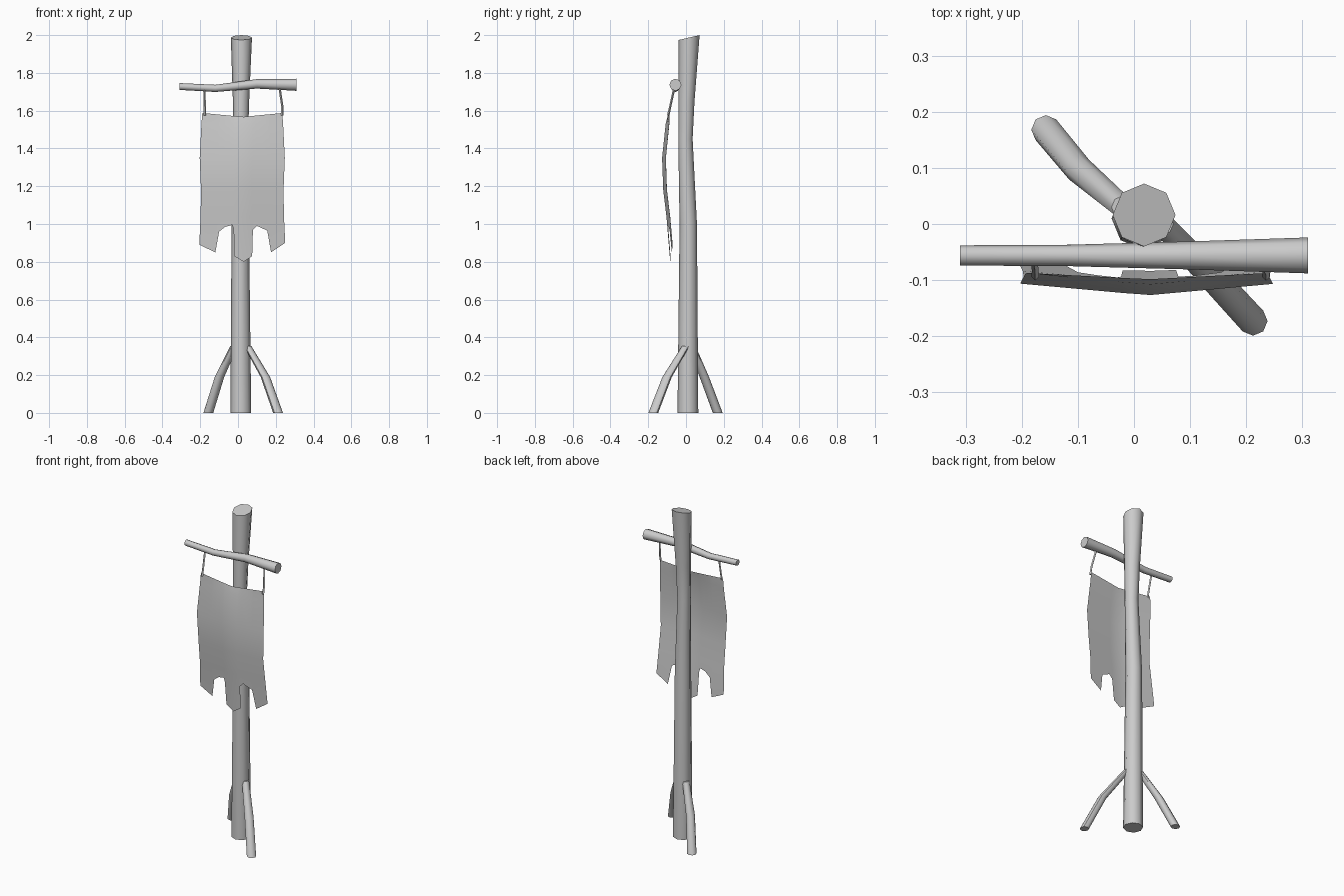
import bpy, bmesh, math

cube = bpy.data.objects.get("Cube")
if cube:
    bpy.data.objects.remove(cube, do_unlink=True)

grey = bpy.data.materials.new("plain grey")
grey.use_nodes = True
colour = (0.6, 0.6, 0.6, 1)
grey.diffuse_color = colour
grey.node_tree.nodes["Principled BSDF"].inputs["Base Color"].default_value = colour


def finish(name, bm, recalc=True):
    if recalc:
        bmesh.ops.recalc_face_normals(bm, faces=bm.faces)
    mesh = bpy.data.meshes.new(name)
    bm.to_mesh(mesh)
    bm.free()
    mesh.materials.append(grey)
    obj = bpy.data.objects.new(name, mesh)
    bpy.context.collection.objects.link(obj)
    bpy.ops.object.select_all(action="DESELECT")
    bpy.context.view_layer.objects.active = obj
    obj.select_set(True)
    bpy.ops.object.shade_smooth_by_angle(angle=math.radians(50))
    return obj


def pole_shape(name, stations, axis="Z", sides=8, slant=0):
    """Tapered branch: stations are (x, y, z, radius); slant tilts the last ring."""
    bm = bmesh.new()
    rings = []
    for i, (x, y, z, r) in enumerate(stations):
        ring = []
        for k in range(sides):
            a = math.tau * k / sides
            c, s = r * math.cos(a), r * math.sin(a)
            tilt = slant * s / r if i == len(stations) - 1 else 0
            p = (x + c, y + s, z + tilt) if axis == "Z" else (x, y + c, z + s)
            ring.append(bm.verts.new(p))
        rings.append(ring)
    for low, high in zip(rings, rings[1:]):
        for k in range(sides):
            n = (k + 1) % sides
            bm.faces.new((low[k], low[n], high[n], high[k]))
    bm.faces.new(rings[0])
    bm.faces.new(rings[-1])
    return finish(name, bm)


# Upright post with a slanted cut at the top
pole_shape("post", [(.015, .01, 0, .055), (.012, .012, 1, .046),
                    (.015, -.003, 1.45, .038), (.016, .002, 1.65, .043),
                    (.018, .016, 1.987, .056)], slant=.013)

# Two bent props
pole_shape("back_prop", [(-.157, .168, 0, .026), (-.098, .097, .19, .025),
                         (-.02, .03, .355, .02)])
pole_shape("front_prop", [(.212, -.173, 0, .026), (.145, -.1, .19, .025),
                          (.05, 0, .355, .02)])

# Crooked crossbar, thicker on the left
pole_shape("crossbar", [(-.31, -.056, 1.728, .018), (-.12, -.056, 1.718, .019),
                        (.1, -.056, 1.742, .025), (.31, -.056, 1.737, .032)], axis="X")

# Cords between crossbar and banner
for side, x_top, x_low in (("right", -.178, -.176), ("left", .22, .235)):
    pole_shape(side + "_cord", [(x_low, -.094, 1.575, .007), (x_low, -.084, 1.62, .006),
                                (x_top, -.062, 1.72, .006)], sides=4)

# Banner: centre-line profile, hem outline, soft fold down the middle
PROFILE = [(1.6, -.09), (1.53, -.108), (1.35, -.127), (1.18, -.121), (1.04, -.104), (.8, -.084)]
HEM = [(-.205, .89), (-.12, .85), (-.1, .96), (-.068, .985), (-.03, .995), (-.023, .97),
       (-.02, .83), (.03, .8), (.075, .83), (.079, .97), (.1, .99), (.155, .965),
       (.175, .85), (.25, .9)]


def depth(x, z):
    for (z1, y1), (z0, y0) in zip(PROFILE, PROFILE[1:]):
        if z >= z0:
            break
    y = y0 + (y1 - y0) * (z - z0) / (z1 - z0)
    return y + .02 * abs(x - .025) / .22 * (.3 if z > 1.56 else 1)


bm = bmesh.new()
columns = []
for x, hem in HEM:
    t = (x - .025) / .22
    squeeze = (.93, .95, .99, .96, .97)
    heights = (1.567 + .02 * abs(t), 1.53, 1.35, 1.18, 1.04)
    points = [(.025 + (x - .025) * s, z) for s, z in zip(squeeze, heights)] + [(x, hem)]
    columns.append([bm.verts.new((px, depth(px, z), z)) for px, z in points])
for a, b in zip(columns, columns[1:]):
    for i in range(len(a) - 1):
        bm.faces.new((a[i], a[i + 1], b[i + 1], b[i]))
finish("banner", bm, recalc=False)
